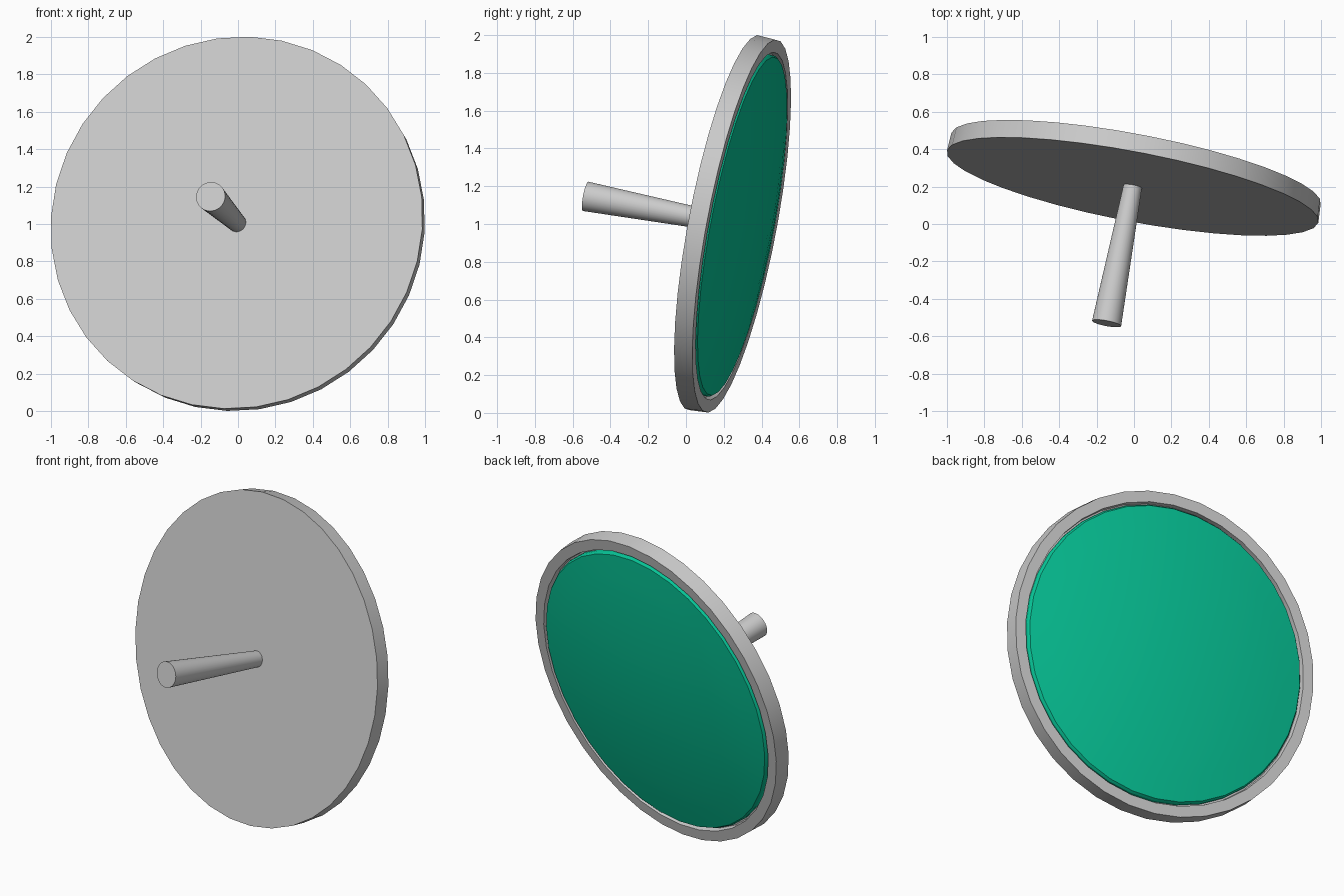
import bpy, bmesh, math
from mathutils import Matrix, Vector

if "Cube" in bpy.data.objects:
    bpy.data.objects.remove(bpy.data.objects["Cube"])

# Tilted frame: local z points out of the coloured back side
Z = Vector((0.184, 0.9655, -0.184)).normalized()
X = (Vector((1, 0, 0)) - Z * Z.x).normalized()
Y = Z.cross(X)
FRAME = Matrix((X, Y, Z)).transposed().to_4x4() @ Matrix.Rotation(math.radians(4), 4, 'Z')
FRAME.translation = (-0.007, 0.2, 1.007)   # centre of the flat front face


def lathe(name, profile, segments=36, color=None):
    """Revolve (radius, height) points around local z; radius 0 closes a pole."""
    bm = bmesh.new()
    rings = []
    for r, h in profile:
        if r == 0:
            rings.append([bm.verts.new((0, 0, h))])
        else:
            rings.append([bm.verts.new((r * math.cos(2 * math.pi * i / segments),
                                        r * math.sin(2 * math.pi * i / segments), h))
                          for i in range(segments)])
    for a, b in zip(rings, rings[1:]):
        for i in range(segments):
            j = (i + 1) % segments
            if len(a) == 1:
                bm.faces.new((a[0], b[j], b[i]))
            elif len(b) == 1:
                bm.faces.new((a[i], a[j], b[0]))
            else:
                bm.faces.new((a[i], a[j], b[j], b[i]))
    bmesh.ops.recalc_face_normals(bm, faces=bm.faces)
    mesh = bpy.data.meshes.new(name)
    bm.to_mesh(mesh)
    bm.free()
    ob = bpy.data.objects.new(name, mesh)
    ob.matrix_world = FRAME
    bpy.context.collection.objects.link(ob)
    if color:
        mat = bpy.data.materials.new(name)
        mat.diffuse_color = color
        mat.use_nodes = True
        mat.node_tree.nodes["Principled BSDF"].inputs["Base Color"].default_value = mat.diffuse_color
        mesh.materials.append(mat)
    bpy.ops.object.select_all(action='DESELECT')
    ob.select_set(True)
    bpy.context.view_layer.objects.active = ob
    bpy.ops.object.shade_smooth_by_angle(angle=math.radians(30))
    return ob


T = 0.098   # frame thickness

# Round tray, slightly tapered, with raised rim on the back
lathe("disc_frame", [(0, 0), (1.011, 0), (1.005, T), (0.937, T), (0.932, 0.065), (0, 0.065)])

# Domed coloured panel set inside the rim
edge, base, sag = 0.912, T + 0.004, 0.075
dome = [(edge * k, base + sag * (1 - k * k)) for k in (1, 0.85, 0.7, 0.5, 0.3, 0.15, 0)]
lathe("face_panel", [(0, 0.06), (0.922, 0.06), (0.922, T - 0.012)] + dome,
      color=(0.002, 0.56, 0.31, 1))

# Tapered handle, wider at its free end
lathe("handle", [(0, -0.757), (0.079, -0.757), (0.049, 0.02), (0, 0.02)], 32)
